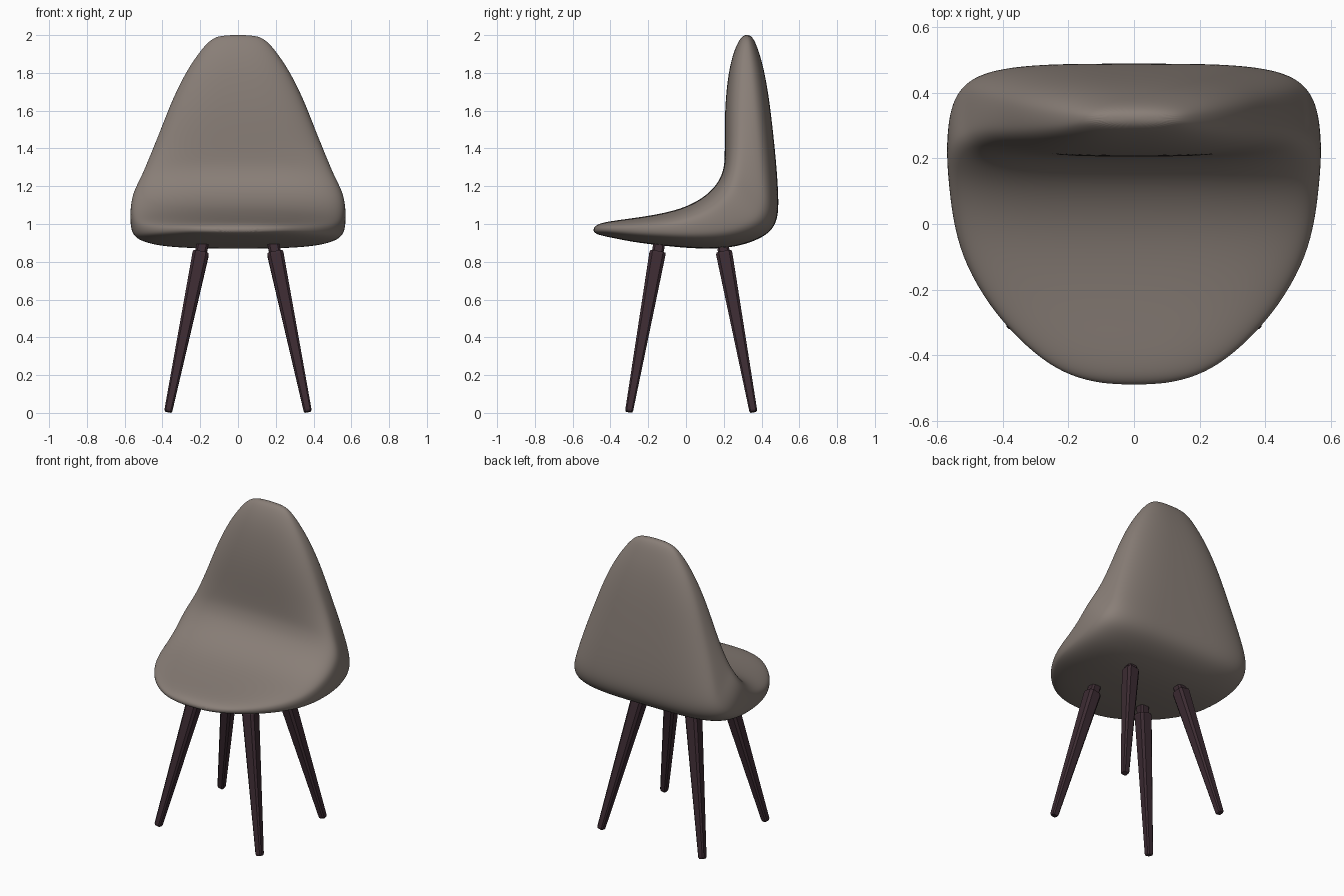
import bpy, bmesh, math
from mathutils import Vector

if "Cube" in bpy.data.objects:
    bpy.data.objects.remove(bpy.data.objects["Cube"])


def material(name, rgb):
    m = bpy.data.materials.new(name)
    m.diffuse_color = (*rgb, 1)
    m.use_nodes = True
    m.node_tree.nodes["Principled BSDF"].inputs["Base Color"].default_value = m.diffuse_color
    return m


def loft(name, rings, mat):
    """Skin a list of equal-length point rings and cap both ends."""
    bm = bmesh.new()
    loops = [[bm.verts.new(p) for p in ring] for ring in rings]
    for a, b in zip(loops, loops[1:]):
        n = len(a)
        for i in range(n):
            bm.faces.new((a[i], a[(i + 1) % n], b[(i + 1) % n], b[i]))
    bm.faces.new(loops[0][::-1])
    bm.faces.new(loops[-1])
    bmesh.ops.recalc_face_normals(bm, faces=bm.faces)
    me = bpy.data.meshes.new(name)
    bm.to_mesh(me)
    bm.free()
    ob = bpy.data.objects.new(name, me)
    bpy.context.collection.objects.link(ob)
    me.materials.append(mat)
    return ob


def spow(v, e):
    return math.copysign(abs(v) ** e, v)


fabric = material("taupe_fabric", (0.25, 0.21, 0.185))
wood = material("dark_wood", (0.045, 0.024, 0.032))

# Shell stations from seat tip round the bend to the top of the back:
# underside/back point (y, z), upper/front point (y, z), half width, squareness
stations = [
    (-.490, .960, -.490, .978, .07, 2.2),
    (-.472, .945, -.472, .997, .17, 2.3),
    (-.430, .935, -.430, 1.01, .26, 2.4),
    (-.350, .918, -.350, 1.022, .355, 2.5),
    (-.250, .900, -.250, 1.035, .442, 2.6),
    (-.120, .885, -.130, 1.055, .515, 2.8),
    (.000, .873, -.030, 1.08, .548, 3.0),
    (.120, .868, .050, 1.115, .562, 3.2),
    (.240, .875, .110, 1.155, .570, 3.5),
    (.340, .900, .150, 1.195, .572, 3.8),
    (.425, .940, .178, 1.235, .565, 4.0),
    (.472, .990, .195, 1.28, .545, 4.0),
    (.490, 1.06, .203, 1.32, .520, 4.0),
    (.489, 1.16, .205, 1.37, .495, 3.6),
    (.480, 1.30, .205, 1.44, .458, 3.2),
    (.462, 1.48, .205, 1.55, .403, 3.0),
    (.441, 1.66, .210, 1.67, .346, 2.8),
    (.415, 1.81, .225, 1.80, .276, 2.6),
    (.390, 1.90, .248, 1.90, .212, 2.5),
    (.365, 1.97, .278, 1.97, .155, 2.4),
    (.340, 2.002, .305, 2.002, .095, 2.2),
]
N = 40
rings = []
for yb, zb, yt, zt, w, n in stations:
    ring = []
    for i in range(N):
        a = 2 * math.pi * i / N
        c, s = spow(math.cos(a), 2 / n), spow(math.sin(a), 2 / n)
        ring.append((w * c, (yb + yt) / 2 + s * (yt - yb) / 2,
                     (zb + zt) / 2 + s * (zt - zb) / 2))
    rings.append(ring)
shell = loft("seat_shell", rings, fabric)
for p in shell.data.polygons:
    p.use_smooth = True
sub = shell.modifiers.new("smooth", 'SUBSURF')
sub.levels = sub.render_levels = 2


# Legs: tapered, chamfered square posts with a thinner peg into the seat
def leg(name, foot, shoulder):
    foot, shoulder = Vector(foot), Vector(shoulder)
    axis = (shoulder - foot).normalized()
    u = (Vector((1, 0, 0)) - axis * axis.x).normalized()
    v = axis.cross(u)
    peg_top = shoulder + axis * 0.09
    rings = []
    for centre, h in ((foot, .017), (foot + axis * .01, .021), (shoulder - axis * .012, .043),
                      (shoulder, .040), (shoulder, .031), (peg_top, .031)):
        k = h * 0.65
        pts = [(h, k), (k, h), (-k, h), (-h, k), (-h, -k), (-k, -h), (k, -h), (h, -k)]
        rings.append([centre + u * a + v * b for a, b in pts])
    loft(name, rings, wood)


for side, sx in (("left", -1), ("right", 1)):
    leg(f"front_leg_{side}", (sx * .37, -.302, .006), (sx * .196, -.150, .85))
    leg(f"rear_leg_{side}", (sx * .37, .357, .006), (sx * .196, .201, .85))
